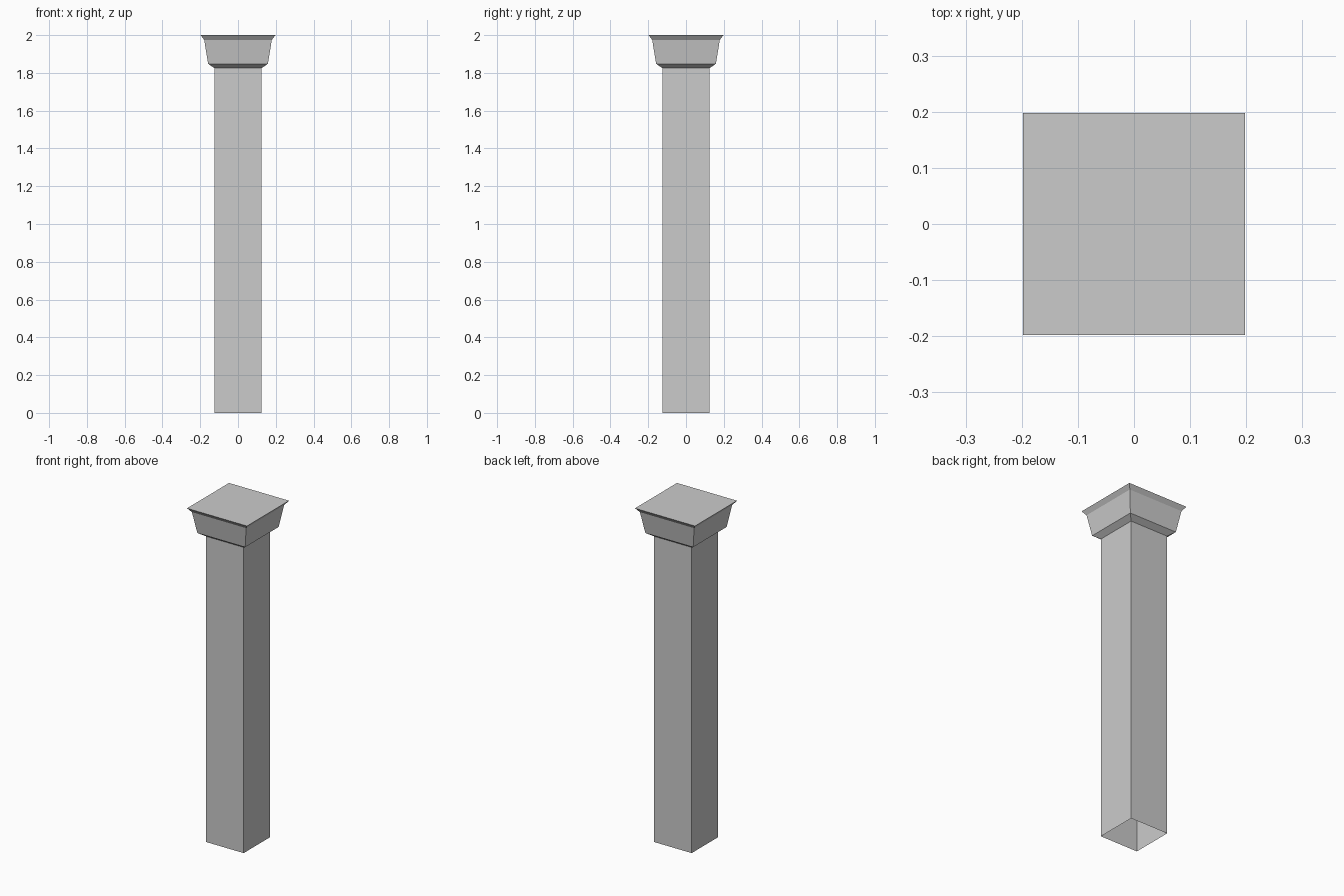
import bpy, bmesh

if "Cube" in bpy.data.objects:
    bpy.data.objects.remove(bpy.data.objects["Cube"])


def square_loft(name, profile, cap_top=False):
    """Stack square rings from (half_width, z) pairs and skin them."""
    bm = bmesh.new()
    rings = [[bm.verts.new((sx * h, sy * h, z))
              for sx, sy in ((-1, -1), (1, -1), (1, 1), (-1, 1))]
             for h, z in profile]
    for low, high in zip(rings, rings[1:]):
        for i in range(4):
            j = (i + 1) % 4
            bm.faces.new((low[i], low[j], high[j], high[i]))
    if cap_top:
        bm.faces.new(rings[-1])
    mesh = bpy.data.meshes.new(name)
    bm.to_mesh(mesh)
    bm.free()
    obj = bpy.data.objects.new(name, mesh)
    bpy.context.collection.objects.link(obj)
    return obj


# Hollow square shaft, open at the bottom
square_loft("shaft", [(0.125, 0), (0.125, 1.825)])

# Flared capital with a chamfered underside, tapered body and lip
square_loft("capital",
            [(0.125, 1.825), (0.158, 1.848), (0.179, 1.975), (0.198, 2.0)],
            cap_top=True)
